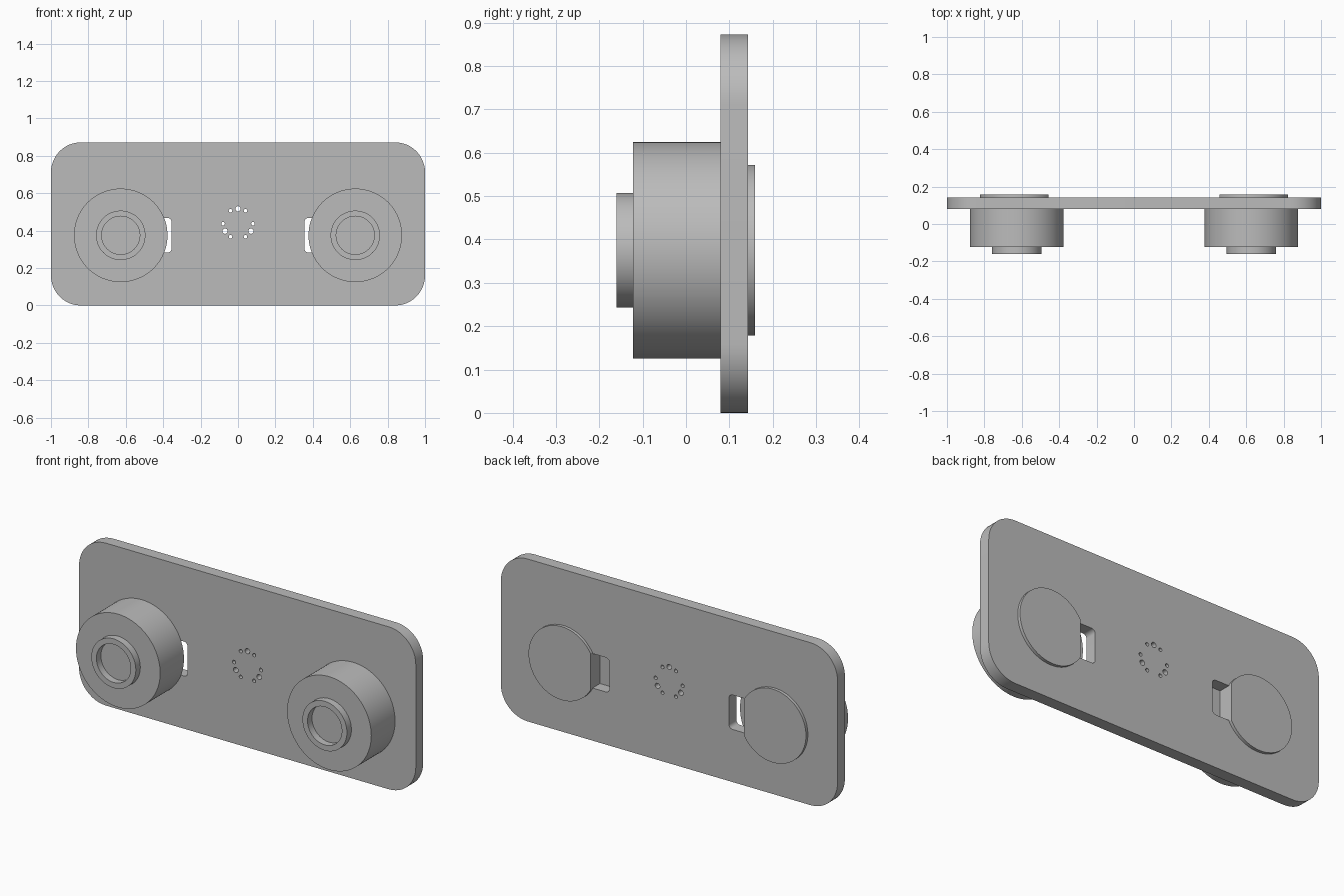
import bpy, bmesh, math
from mathutils import Matrix

if "Cube" in bpy.data.objects:
    bpy.data.objects.remove(bpy.data.objects["Cube"], do_unlink=True)

PLATE_FRONT, PLATE_BACK = 0.08, 0.143
LENS_X, LENS_Z = 0.627, 0.375
SLOT_IN, SLOT_OUT, SLOT_HALF = 0.355, 0.455, 0.0925

grey = bpy.data.materials.new("plain grey")
grey.use_nodes = True
colour = (0.5, 0.5, 0.5, 1)
grey.diffuse_color = colour
grey.node_tree.nodes["Principled BSDF"].inputs["Base Color"].default_value = colour


def finish(name, bm):
    bmesh.ops.recalc_face_normals(bm, faces=bm.faces)
    mesh = bpy.data.meshes.new(name)
    bm.to_mesh(mesh)
    bm.free()
    mesh.materials.append(grey)
    ob = bpy.data.objects.new(name, mesh)
    bpy.context.collection.objects.link(ob)
    return ob


def smooth(ob):
    bpy.ops.object.select_all(action='DESELECT')
    ob.select_set(True)
    bpy.context.view_layer.objects.active = ob
    bpy.ops.object.shade_smooth_by_angle(angle=math.radians(30))


def prism(name, points, y0, y1):
    """Extrude an x-z outline from y0 to y1."""
    bm = bmesh.new()
    face = bm.faces.new([bm.verts.new((x, y0, z)) for x, z in points])
    moved = bmesh.ops.extrude_face_region(bm, geom=[face])["geom"]
    verts = [v for v in moved if isinstance(v, bmesh.types.BMVert)]
    bmesh.ops.translate(bm, verts=verts, vec=(0, y1 - y0, 0))
    return finish(name, bm)


def circle(cx, cz, r, n):
    return [(cx + r * math.cos(math.tau * i / n), cz + r * math.sin(math.tau * i / n))
            for i in range(n)]


def rounded(x0, x1, z0, z1, r, n=12):
    """Rounded rectangle outline, one arc for each corner."""
    centres = [(x1 - r, z1 - r), (x0 + r, z1 - r), (x0 + r, z0 + r), (x1 - r, z0 + r)]
    return [(cx + r * math.cos((k + i / n) * math.pi / 2),
             cz + r * math.sin((k + i / n) * math.pi / 2))
            for k, (cx, cz) in enumerate(centres) for i in range(n + 1)]


def lathe(name, profile, x, z, n=96):
    """Spin a (radius, y) profile about a y-axis line through x, z."""
    bm = bmesh.new()
    verts = [bm.verts.new((r, y, 0)) for r, y in profile]
    edges = [bm.edges.new(pair) for pair in zip(verts, verts[1:])]
    bmesh.ops.spin(bm, geom=verts + edges, cent=(0, 0, 0), axis=(0, 1, 0),
                   angle=math.tau, steps=n)
    bmesh.ops.remove_doubles(bm, verts=bm.verts, dist=0.0001)
    bmesh.ops.transform(bm, matrix=Matrix.Translation((x, 0, z)), verts=bm.verts)
    return finish(name, bm)


def cut(ob, cutter):
    mod = ob.modifiers.new("cut", 'BOOLEAN')
    mod.operation, mod.solver, mod.object = 'DIFFERENCE', 'EXACT', cutter
    bpy.context.view_layer.objects.active = ob
    bpy.ops.object.modifier_apply(modifier=mod.name)
    bpy.data.objects.remove(cutter, do_unlink=True)


# Backing plate
plate = prism("plate", rounded(-1, 1, 0, 0.872, 0.16), PLATE_FRONT, PLATE_BACK)

# Ring of small holes: three groups of one large and two small
for group in range(3):
    for step, radius in ((-30, 0.0095), (0, 0.014), (30, 0.0095)):
        a = math.radians(group * 120 + step)
        hole = circle(0.08 * math.sin(a), 0.437 + 0.08 * math.cos(a), radius, 24)
        cut(plate, prism("hole_cutter", hole, 0, 0.2))

for side, label in ((1, "left"), (-1, "right")):
    # Slot beside each barrel, rounded on the inner end only
    soft = rounded(SLOT_IN, SLOT_OUT, LENS_Z - SLOT_HALF, LENS_Z + SLOT_HALF, 0.022, 6)
    slot = [(side * (SLOT_OUT if x > 0.42 else x),
             (LENS_Z + math.copysign(SLOT_HALF, z - LENS_Z)) if x > 0.42 else z)
            for x, z in soft]
    slot = list(dict.fromkeys(slot))
    cut(plate, prism("slot_cutter", slot, 0, 0.2))

    # Round barrel and its raised front ring
    x = side * LENS_X
    smooth(lathe(label + "_barrel", [(0, -0.122), (0.25, -0.122),
                                     (0.25, PLATE_FRONT), (0, PLATE_FRONT)], x, LENS_Z))
    smooth(lathe(label + "_front_ring", [(0.102, -0.122), (0.102, -0.16), (0.132, -0.16),
                                         (0.132, -0.122), (0.102, -0.122)], x, LENS_Z))

    # Rear cover disc, trimmed flat along the slot
    disc = [(side * px, pz) for px, pz in circle(LENS_X, LENS_Z, 0.197, 96) if px > SLOT_OUT]
    smooth(prism(label + "_rear_disc", disc, PLATE_BACK, 0.159))

smooth(plate)
